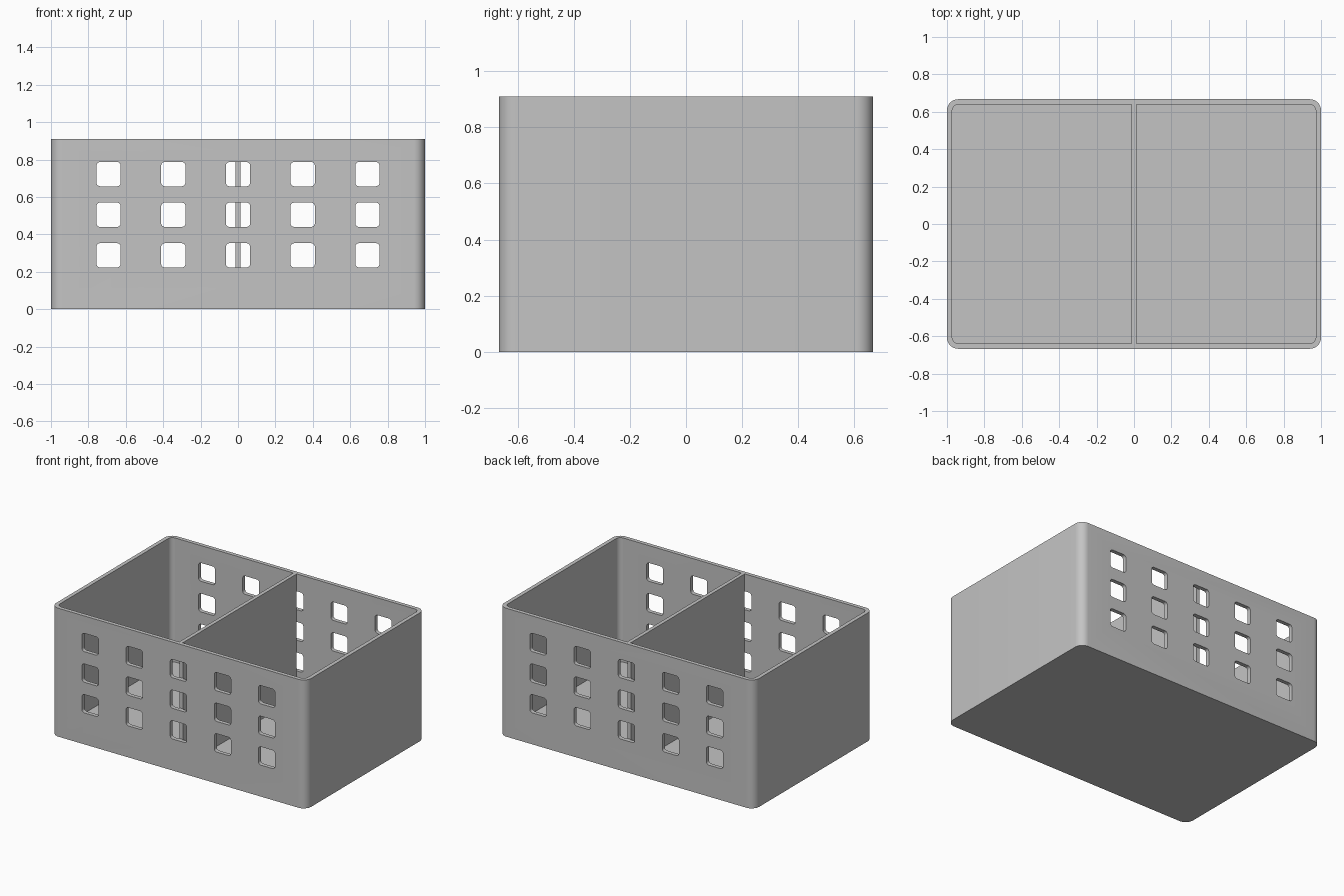
import bpy, bmesh, math
from mathutils import Vector, Matrix

if "Cube" in bpy.data.objects:
    bpy.data.objects.remove(bpy.data.objects["Cube"])

HALF_X, HALF_Y, HEIGHT = 1.0, 0.667, 0.91
WALL, FLOOR, DIVIDER = 0.028, 0.03, 0.026
HOLE, HOLE_R = 0.13, 0.02

grey = bpy.data.materials.new("plain grey")
grey.use_nodes = True
grey.diffuse_color = (0.55, 0.55, 0.55, 1)
grey.node_tree.nodes["Principled BSDF"].inputs["Base Color"].default_value = grey.diffuse_color


def outline(x0, x1, y0, y1, r_left, r_right, steps):
    """Counter-clockwise rectangle with its own corner radius on each side."""
    points = []
    corners = [(x1, y1, r_right), (x0, y1, r_left), (x0, y0, r_left), (x1, y0, r_right)]
    for i, (x, y, r) in enumerate(corners):
        if r == 0:
            points.append((x, y))
            continue
        cx = x - r if x == x1 else x + r
        cy = y - r if y == y1 else y + r
        for k in range(steps + 1):
            a = math.pi / 2 * (i + k / steps)
            points.append((cx + r * math.cos(a), cy + r * math.sin(a)))
    return points


def add_prism(bm, points, low, high, matrix=Matrix()):
    bottom = bm.faces.new([bm.verts.new((x, y, low)) for x, y in points])
    made = bmesh.ops.extrude_face_region(bm, geom=[bottom], use_keep_orig=True)
    top = [v for v in made["geom"] if isinstance(v, bmesh.types.BMVert)]
    bmesh.ops.translate(bm, verts=top, vec=Vector((0, 0, high - low)))
    bmesh.ops.transform(bm, matrix=matrix, verts=list(bottom.verts) + top)


def finish(bm, name):
    bmesh.ops.recalc_face_normals(bm, faces=bm.faces)
    mesh = bpy.data.meshes.new(name)
    bm.to_mesh(mesh)
    bm.free()
    mesh.materials.append(grey)
    obj = bpy.data.objects.new(name, mesh)
    bpy.context.collection.objects.link(obj)
    return obj


# Outer block of the divided basket
bm = bmesh.new()
add_prism(bm, outline(-HALF_X, HALF_X, -HALF_Y, HALF_Y, 0.06, 0.06, 10), 0, HEIGHT)
basket = finish(bm, "divided_basket")

# Two compartments, rounded only at the outer corners, leaving the divider
bm = bmesh.new()
ix, iy, d = HALF_X - WALL, HALF_Y - WALL, DIVIDER / 2
add_prism(bm, outline(-ix, -d, -iy, iy, 0.034, 0, 10), FLOOR, HEIGHT + 0.1)
add_prism(bm, outline(d, ix, -iy, iy, 0, 0.034, 10), FLOOR, HEIGHT + 0.1)
compartments = finish(bm, "compartment_cutter")

# Grid of rounded square holes in the front and back walls
bm = bmesh.new()
h = HOLE / 2
square = outline(-h, h, -h, h, HOLE_R, HOLE_R, 5)
stand_up = Matrix.Rotation(math.pi / 2, 4, "X")
for side in (-1, 1):
    for column in range(-2, 3):
        for row in range(-1, 2):
            place = Matrix.Translation((column * 0.346, side * HALF_Y, 0.505 + row * 0.217))
            add_prism(bm, square, -WALL - 0.004, WALL + 0.004, place @ stand_up)
holes = finish(bm, "hole_cutter")

# Cut the basket and discard the cutters
bpy.ops.object.select_all(action="DESELECT")
basket.select_set(True)
bpy.context.view_layer.objects.active = basket
for cutter in (compartments, holes):
    cutter.hide_render = True
    cut = basket.modifiers.new("cut", "BOOLEAN")
    cut.operation = "DIFFERENCE"
    cut.solver = "EXACT"
    cut.object = cutter
    bpy.ops.object.modifier_apply(modifier=cut.name)
    bpy.data.objects.remove(cutter)
bpy.ops.object.shade_smooth_by_angle(angle=math.radians(30))
